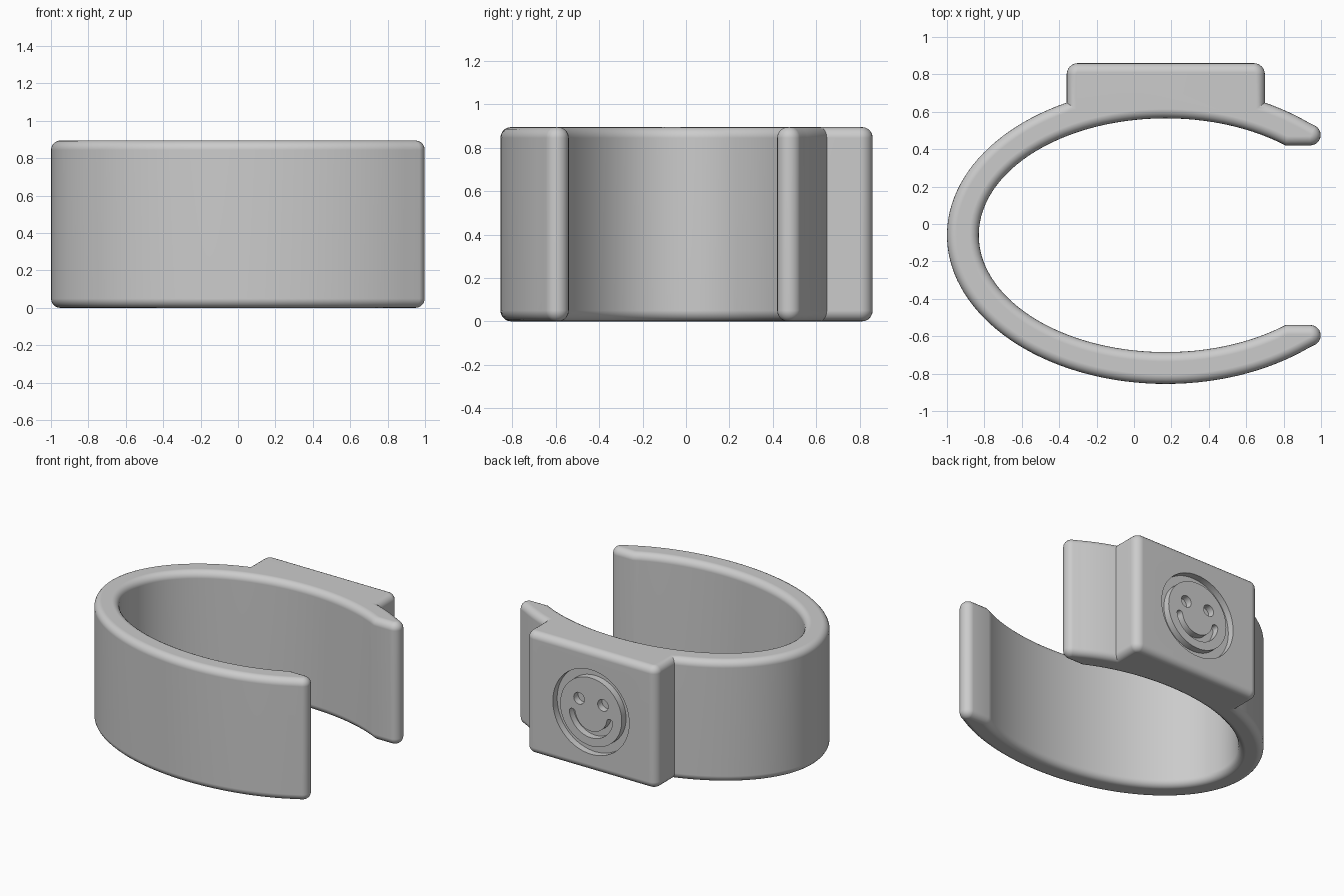
import bpy, bmesh, math
from math import cos, sin, acos, asin, pi, radians

if "Cube" in bpy.data.objects:
    bpy.data.objects.remove(bpy.data.objects["Cube"])

CX, CY = 0.17, -0.06          # centre of the oval
HEIGHT = 0.895
ROUND = 0.05                  # rim rounding
BACK = 0.86                   # plate face position in y


def span(a, b, n):
    return [a + (b - a) * i / n for i in range(n + 1)]


def arc(cx, cy, rx, ry, a, b, n):
    return [(cx + rx * cos(t), cy + ry * sin(t)) for t in span(a, b, n)]


def outline(d):
    """Plan outline of the cuff, inset by d, counter-clockwise."""
    A, B, a, b = 1.17 - d, 0.795 - d, 1.0 + d, 0.625 + d
    tip, r, rb = radians(59), 0.056 - d, 0.06 - d
    t_end = acos(0.65)
    t_box = acos((0.53 - d) / A)
    t_in = asin((0.48 + d) / b)
    pts = arc(0.942, 0.476, r, r, -pi / 2, tip, 10)               # upper tip
    pts += arc(CX, CY, A, B, t_end, t_box, 8)                     # outer wall to plate
    pts += arc(0.64, BACK - 0.06, rb, rb, 0, pi / 2, 6)           # plate corners
    pts += arc(-0.30, BACK - 0.06, rb, rb, pi / 2, pi, 6)
    pts += arc(CX, CY, A, B, pi - t_box, 2 * pi - t_end, 72)      # outer wall
    pts += arc(0.942, 2 * CY - 0.476, r, r, -tip, pi / 2, 10)     # lower tip
    pts += arc(CX, CY, a, b, 2 * pi - t_in, t_in, 84)             # inner wall
    return pts


def finish(name, bm):
    bmesh.ops.recalc_face_normals(bm, faces=bm.faces)
    mesh = bpy.data.meshes.new(name)
    bm.to_mesh(mesh)
    bm.free()
    ob = bpy.data.objects.new(name, mesh)
    bpy.context.collection.objects.link(ob)
    return ob


# Cuff body: stacked outlines with rounded top and bottom rims
steps = span(0, pi / 2, 5)
low = [(ROUND * (1 - sin(t)), ROUND * (1 - cos(t))) for t in steps]
levels = low + [(d, HEIGHT - z) for d, z in reversed(low)]
bm = bmesh.new()
rings = [[bm.verts.new((x, y, z)) for x, y in outline(d)] for d, z in levels]
for r0, r1 in zip(rings, rings[1:]):
    n = len(r0)
    for i in range(n):
        j = (i + 1) % n
        bm.faces.new((r0[i], r0[j], r1[j], r1[i]))
bm.faces.new(rings[0][::-1])
bm.faces.new(rings[-1])
cuff = finish("cuff", bm)

# Cutter for the engraved smiling face
MX, MZ = CX, HEIGHT / 2 - 0.01
Y0, Y1 = BACK - 0.05, BACK + 0.05
bm = bmesh.new()


def prism(points):
    front = [bm.verts.new((MX + x, Y0, MZ + z)) for x, z in points]
    back = [bm.verts.new((MX + x, Y1, MZ + z)) for x, z in points]
    bm.faces.new(front)
    bm.faces.new(back[::-1])
    for i in range(len(points)):
        j = (i + 1) % len(points)
        bm.faces.new((front[i], back[i], back[j], front[j]))


# Eyes
for side in (-1, 1):
    prism(arc(side * 0.097, 0.075, 0.043, 0.043, 0, 2 * pi, 24)[:-1])

# Mouth: curved slot with round ends
R, W, m0, m1 = 0.155, 0.024, radians(190), radians(350)
prism(arc(0, -0.01, R + W, R + W, m0, m1, 28)
      + arc(R * cos(m1), -0.01 + R * sin(m1), W, W, m1, m1 + pi, 8)[1:-1]
      + arc(0, -0.01, R - W, R - W, m1, m0, 28)
      + arc(R * cos(m0), -0.01 + R * sin(m0), W, W, m0 + pi, m0 + 2 * pi, 8)[1:-1])

# Ring groove around the face
N = 64
loops = [[bm.verts.new((MX + r * cos(2 * pi * i / N), y, MZ + r * sin(2 * pi * i / N)))
          for i in range(N)]
         for r, y in ((0.25, Y0), (0.31, Y0), (0.31, Y1), (0.25, Y1))]
for k in range(4):
    p, q = loops[k], loops[(k + 1) % 4]
    for i in range(N):
        j = (i + 1) % N
        bm.faces.new((p[i], p[j], q[j], q[i]))
cutter = finish("face_cutter", bm)
cutter.hide_render = True

# Engrave the face
mod = cuff.modifiers.new("engrave", 'BOOLEAN')
mod.operation = 'DIFFERENCE'
mod.solver = 'EXACT'
mod.object = cutter
bpy.context.view_layer.objects.active = cuff
cuff.select_set(True)
bpy.ops.object.modifier_apply(modifier=mod.name)
bpy.data.objects.remove(cutter)

# Smooth shading with crisp edges
bpy.ops.object.shade_smooth_by_angle(angle=radians(30))
wn = cuff.modifiers.new("weighted_normals", 'WEIGHTED_NORMAL')
wn.keep_sharp = True

# Single grey colour
grey = bpy.data.materials.new("light_grey")
grey.diffuse_color = (0.6, 0.6, 0.6, 1)
grey.use_nodes = True
grey.node_tree.nodes["Principled BSDF"].inputs["Base Color"].default_value = grey.diffuse_color
cuff.data.materials.clear()
cuff.data.materials.append(grey)
